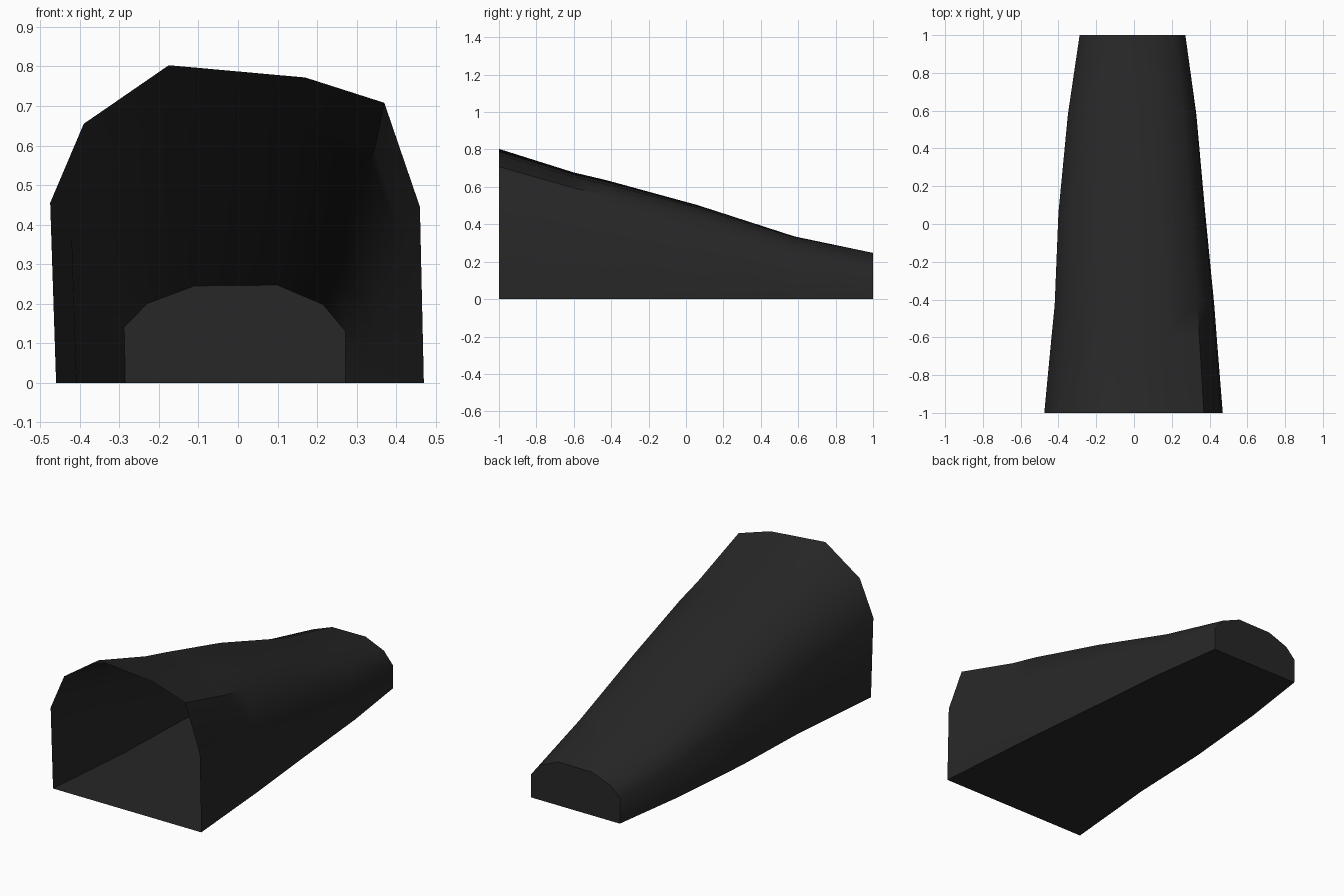
import bpy, bmesh, math

if "Cube" in bpy.data.objects:
    bpy.data.objects.remove(bpy.data.objects["Cube"])

charcoal = bpy.data.materials.new("charcoal")
charcoal.diffuse_color = (0.02, 0.02, 0.02, 1)
charcoal.use_nodes = True
charcoal.node_tree.nodes["Principled BSDF"].inputs["Base Color"].default_value = charcoal.diffuse_color

# Arched cross-sections (x, z) at the open front and the closed back
FRONT = [(-.46, 0), (-.475, .455), (-.39, .655), (-.175, .803),
         (.17, .772), (.37, .708), (.46, .445), (.47, 0)]
BACK = [(-.285, 0), (-.288, .14), (-.23, .2), (-.11, .245),
        (.10, .247), (.215, .198), (.272, .13), (.272, 0)]

# Stations along the length: y, left edge, right edge, top height
STATIONS = [(-1, -.475, .47, .803), (-.6, -.437, .438, .677),
            (-.43, -.42, .425, .637), (.06, -.40, .377, .503),
            (.58, -.35, .33, .335), (1, -.288, .272, .247)]


def section(y, left, right, top):
    """Blend the two end arches and fit the result to the station's size."""
    t = (y + 1) / 2
    pts = [(a[0] + (b[0] - a[0]) * t, a[1] + (b[1] - a[1]) * t)
           for a, b in zip(FRONT, BACK)]
    lo, hi = min(p[0] for p in pts), max(p[0] for p in pts)
    peak = max(p[1] for p in pts)
    return [(left + (x - lo) / (hi - lo) * (right - left), y, z / peak * top)
            for x, z in pts]


def make_object(name, bm):
    mesh = bpy.data.meshes.new(name)
    bm.to_mesh(mesh)
    bm.free()
    mesh.materials.append(charcoal)
    obj = bpy.data.objects.new(name, mesh)
    bpy.context.collection.objects.link(obj)
    return obj


# Tapered tunnel: arched skin, flat floor, back wall, open front
bm = bmesh.new()
rings = [[bm.verts.new(p) for p in section(*s)] for s in STATIONS]
for a, b in zip(rings, rings[1:]):
    n = len(a)
    for i in range(n):
        j = (i + 1) % n
        bm.faces.new((a[i], b[i], b[j], a[j]))
bm.faces.new(rings[-1])
bm.normal_update()
bmesh.ops.recalc_face_normals(bm, faces=bm.faces)

# Smooth arch, with hard edges round the floor and back wall
for f in bm.faces:
    f.smooth = True
for e in bm.edges:
    if len(e.link_faces) == 2 and e.calc_face_angle(0) > math.radians(50):
        e.smooth = False
make_object("tapered_tunnel", bm)
